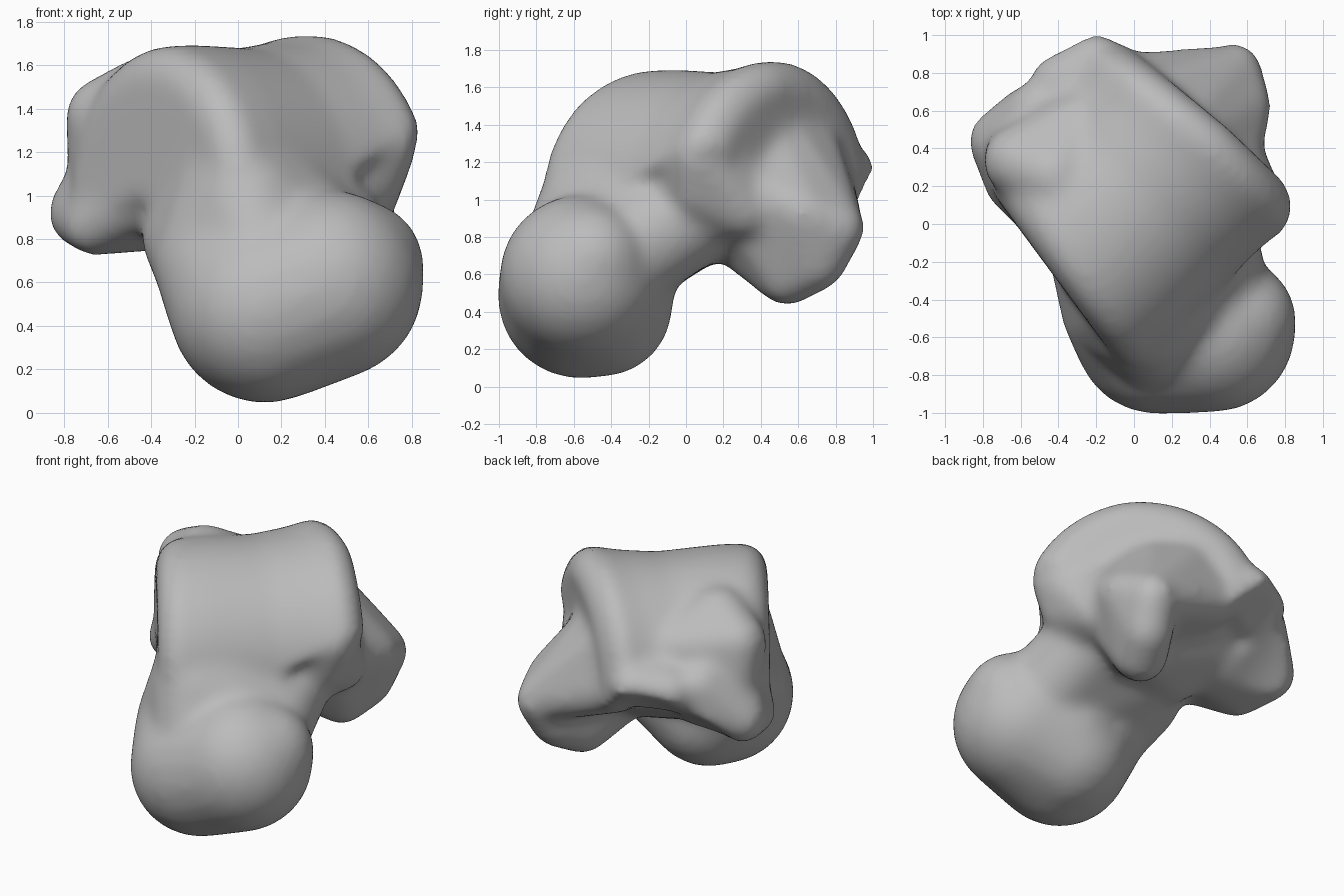
import bpy
import bmesh
import math
from mathutils import Vector, Matrix

cube = bpy.data.objects.get("Cube")
if cube:
    bpy.data.objects.remove(cube, do_unlink=True)

bone = bpy.data.materials.new("bone_grey")
bone.use_nodes = True
GREY = (0.5, 0.5, 0.5, 1)
bone.diffuse_color = GREY
bone.node_tree.nodes["Principled BSDF"].inputs["Base Color"].default_value = GREY


def make_object(name, bm):
    mesh = bpy.data.meshes.new(name)
    bm.to_mesh(mesh)
    bm.free()
    obj = bpy.data.objects.new(name, mesh)
    bpy.context.collection.objects.link(obj)
    return obj


def add_part(bm, part):
    bmesh.ops.recalc_face_normals(part, faces=part.faces)
    temp = bpy.data.meshes.new("temp")
    part.to_mesh(temp)
    part.free()
    bm.from_mesh(temp)
    bpy.data.meshes.remove(temp)


def rounded_hull(bm, spheres):
    """Convex skin stretched around spheres given as (x, y, z, radius)."""
    part = bmesh.new()
    for x, y, z, r in spheres:
        bmesh.ops.create_icosphere(part, subdivisions=3, radius=r,
                                   matrix=Matrix.Translation((x, y, z)))
    hull = bmesh.ops.convex_hull(part, input=part.verts)
    loose = [g for g in hull["geom_interior"] if isinstance(g, bmesh.types.BMVert)]
    bmesh.ops.delete(part, geom=loose, context="VERTS")
    add_part(bm, part)


def pulley(bm, profile, centre_v, centre_z, steps=40):
    """Half wheel with a grooved rim, its axle running diagonally, narrower at the back."""
    part = bmesh.new()
    rings = []
    for u, r in profile:
        ring = []
        sweep = 185 - 25 * min(max(u / 0.6, 0), 1)
        for i in range(steps + 1):
            a = math.radians(-5 + sweep * i / steps)
            v = centre_v + r * math.cos(a)
            across = u + (0.15 * v if u < 0 else -0.16 * u * max(v, 0))
            ring.append(part.verts.new(((across - v) / math.sqrt(2),
                                        (across + v) / math.sqrt(2),
                                        centre_z + r * math.sin(a))))
        rings.append(ring)
    for a, b in zip(rings, rings[1:]):
        for i in range(len(a)):
            j = (i + 1) % len(a)
            part.faces.new((a[i], a[j], b[j], b[i]))
    part.faces.new(rings[0])
    part.faces.new(rings[-1])
    bmesh.ops.triangulate(part, faces=part.faces)
    add_part(bm, part)


bm = bmesh.new()

# Domed joint surface with two rims and a shallow groove
pulley(bm, [(-0.51, 0.56), (-0.46, 0.65), (-0.38, 0.69), (-0.2, 0.695), (0.15, 0.68),
            (0.4, 0.71), (0.58, 0.75), (0.67, 0.70), (0.72, 0.6)], 0.1, 1.0)

# Rounded head
rounded_hull(bm, [(0.12, -0.57, 0.48, 0.44), (0.42, -0.56, 0.59, 0.44),
                  (0.15, -0.45, 0.43, 0.38), (0.56, -0.5, 0.68, 0.3),
                  (0.0, -0.48, 0.62, 0.37), (0.25, -0.36, 0.5, 0.3)])

# Neck joining head and dome
rounded_hull(bm, [(-0.1, -0.45, 0.68, 0.29), (0.42, -0.38, 0.68, 0.3),
                  (-0.22, -0.18, 0.82, 0.23), (-0.05, 0.05, 0.95, 0.3),
                  (0.35, 0.05, 0.95, 0.29), (0.1, -0.62, 0.74, 0.26),
                  (0.04, -0.52, 0.98, 0.27), (0.0, -0.42, 1.15, 0.25)])

# Core under the dome
rounded_hull(bm, [(-0.15, 0.15, 0.86, 0.2), (0.2, 0.3, 0.85, 0.2),
                  (0.45, 0.1, 1.05, 0.22), (-0.3, 0.4, 1.0, 0.2),
                  (0.1, 0.6, 1.1, 0.2), (0.3, 0.0, 1.15, 0.22)])

# Buttress under the inner front corner of the dome
rounded_hull(bm, [(0.68, 0.06, 1.24, 0.15), (0.60, 0.06, 1.05, 0.15),
                  (0.54, 0.24, 1.2, 0.16), (0.56, 0.3, 0.95, 0.16),
                  (0.4, 0.0, 0.95, 0.2), (0.35, 0.05, 1.25, 0.2)])

# Inner wall running down to the rear prominence
rounded_hull(bm, [(0.40, 0.54, 0.60, 0.17), (0.48, 0.70, 0.67, 0.16),
                  (0.53, 0.81, 0.85, 0.15), (0.58, 0.62, 0.93, 0.15),
                  (0.24, 0.3, 0.79, 0.17), (0.46, 0.22, 1.12, 0.18),
                  (0.24, 0.42, 1.36, 0.18)])

# Rear web between dome and prominence
rounded_hull(bm, [(0.53, 0.80, 0.86, 0.15), (0.0, 0.75, 1.05, 0.16),
                  (0.08, 0.65, 1.32, 0.16), (0.55, 0.6, 0.95, 0.15),
                  (0.1, 0.4, 1.0, 0.2), (0.24, 0.5, 1.38, 0.14)])

# Outer wall and side process
rounded_hull(bm, [(-0.72, 0.44, 0.92, 0.16), (-0.66, 0.2, 0.85, 0.13),
                  (-0.42, 0.0, 0.98, 0.15), (-0.57, 0.58, 0.98, 0.15),
                  (-0.52, 0.6, 1.15, 0.15), (-0.48, 0.3, 1.25, 0.2),
                  (-0.3, 0.3, 0.95, 0.2)])

# Outer rear shoulder of the dome
rounded_hull(bm, [(-0.61, 0.33, 1.36, 0.19), (-0.42, 0.25, 1.46, 0.19),
                  (-0.62, 0.38, 1.15, 0.17), (-0.3, 0.5, 1.3, 0.2)])

# Rear knob
rounded_hull(bm, [(-0.2, 0.87, 1.16, 0.14), (-0.1, 0.6, 1.2, 0.2),
                  (-0.4, 0.75, 1.13, 0.15)])

ankle_bone = make_object("ankle_bone", bm)

# Hollow facet beneath the rear: scooped by a large cylinder
inner, outer, rear = (Vector((0.37, 0.52, 0.43)), Vector((-0.65, 0.2, 0.73)),
                      Vector((-0.2, 0.97, 1.08)))
chord = (outer - inner).normalized()
normal = chord.cross(rear - inner).normalized()
axis = normal.cross(chord)
radius = 0.9
centre = (inner + outer) / 2 + normal * (radius - 0.03)
cut = bmesh.new()
bmesh.ops.create_cone(cut, cap_ends=True, segments=96, radius1=radius, radius2=radius,
                      depth=2.2, matrix=Matrix.Translation(centre)
                      @ axis.to_track_quat("Z", "Y").to_matrix().to_4x4())
facet_cutter = make_object("facet_cutter", cut)
facet_cutter.hide_render = True


def remesh(name, size):
    mod = ankle_bone.modifiers.new(name, "REMESH")
    mod.mode = "VOXEL"
    mod.voxel_size = size


# Fuse the parts, scoop the facet, then soften
remesh("fuse", 0.03)
scoop = ankle_bone.modifiers.new("scoop", "BOOLEAN")
scoop.operation = "DIFFERENCE"
scoop.solver = "EXACT"
scoop.object = facet_cutter
remesh("even_out", 0.025)
soften = ankle_bone.modifiers.new("soften", "SMOOTH")
soften.factor = 0.5
soften.iterations = 26

graph = bpy.context.evaluated_depsgraph_get()
final = bpy.data.meshes.new_from_object(ankle_bone.evaluated_get(graph))
ankle_bone.modifiers.clear()
ankle_bone.data = final
bpy.data.objects.remove(facet_cutter, do_unlink=True)

final.materials.clear()
final.materials.append(bone)
for p in final.polygons:
    p.use_smooth = True
    p.material_index = 0
final.update()
